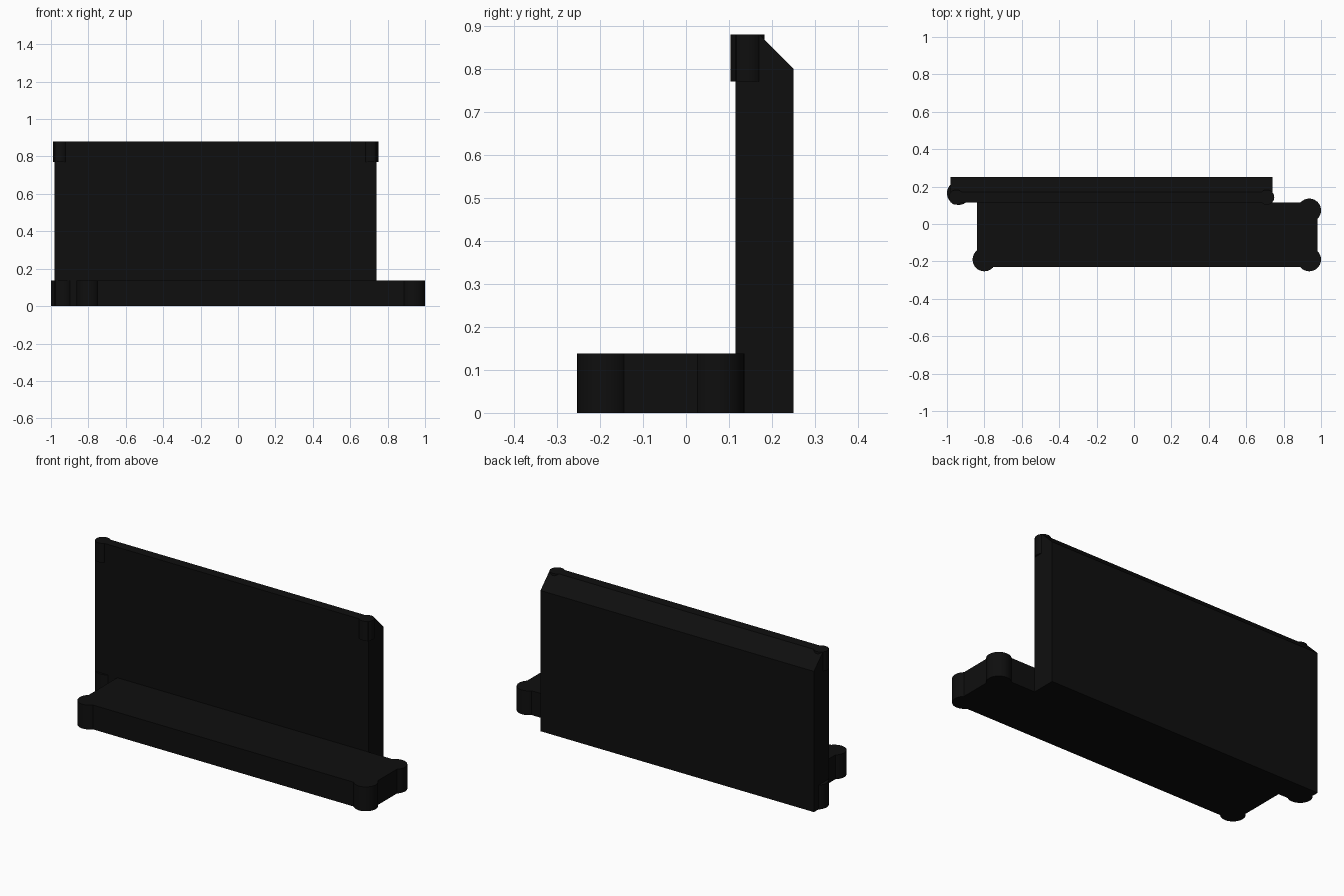
import bpy
import bmesh
from mathutils import Matrix

cube = bpy.data.objects.get("Cube")
if cube:
    bpy.data.objects.remove(cube, do_unlink=True)

black = bpy.data.materials.new("matte_black")
black.use_nodes = True
black.diffuse_color = (0.0045, 0.0045, 0.0045, 1)
black.node_tree.nodes["Principled BSDF"].inputs["Base Color"].default_value = black.diffuse_color


def finish(name, bm):
    bmesh.ops.recalc_face_normals(bm, faces=bm.faces)
    mesh = bpy.data.meshes.new(name)
    bm.to_mesh(mesh)
    bm.free()
    mesh.materials.append(black)
    obj = bpy.data.objects.new(name, mesh)
    bpy.context.collection.objects.link(obj)
    return obj


def extrude_x(name, profile, x0, x1):
    """Sweep a (y, z) profile along x."""
    bm = bmesh.new()
    face = bm.faces.new([bm.verts.new((x0, y, z)) for y, z in profile])
    new = bmesh.ops.extrude_face_region(bm, geom=[face])["geom"]
    verts = [v for v in new if isinstance(v, bmesh.types.BMVert)]
    bmesh.ops.translate(bm, verts=verts, vec=(x1 - x0, 0, 0))
    # the starting cap is kept so that the solid is closed
    return finish(name, bm)


def post(name, x, y, radius, z0, z1):
    """Upright round post with smooth sides and sharp rims."""
    bm = bmesh.new()
    bmesh.ops.create_cone(bm, cap_ends=True, segments=32, radius1=radius,
                          radius2=radius, depth=z1 - z0,
                          matrix=Matrix.Translation((x, y, (z0 + z1) / 2)))
    obj = finish(name, bm)
    bpy.ops.object.select_all(action="DESELECT")
    obj.select_set(True)
    bpy.context.view_layer.objects.active = obj
    bpy.ops.object.shade_smooth_by_angle()


# Upright panel with a bevelled rear top edge
extrude_x("back_panel",
          [(0.115, 0), (0.25, 0), (0.25, 0.8), (0.17, 0.88), (0.115, 0.88)],
          -0.98, 0.74)

# Low slab in front, offset sideways from the panel
extrude_x("base_slab",
          [(-0.23, 0), (0.115, 0), (0.115, 0.138), (-0.23, 0.138)],
          -0.84, 0.98)

# Round corner posts of the base
corners = {"front_right": (-0.8, -0.19), "front_left": (0.937, -0.19),
           "back_left": (0.937, 0.073), "back_right": (-0.937, 0.165)}
for place, (x, y) in corners.items():
    post("base_post_" + place, x, y, 0.063, 0, 0.138)

# Short round posts at the top corners of the panel
for side, x in (("right", -0.95), ("left", 0.71)):
    post("top_post_" + side, x, 0.143, 0.04, 0.77, 0.88)
